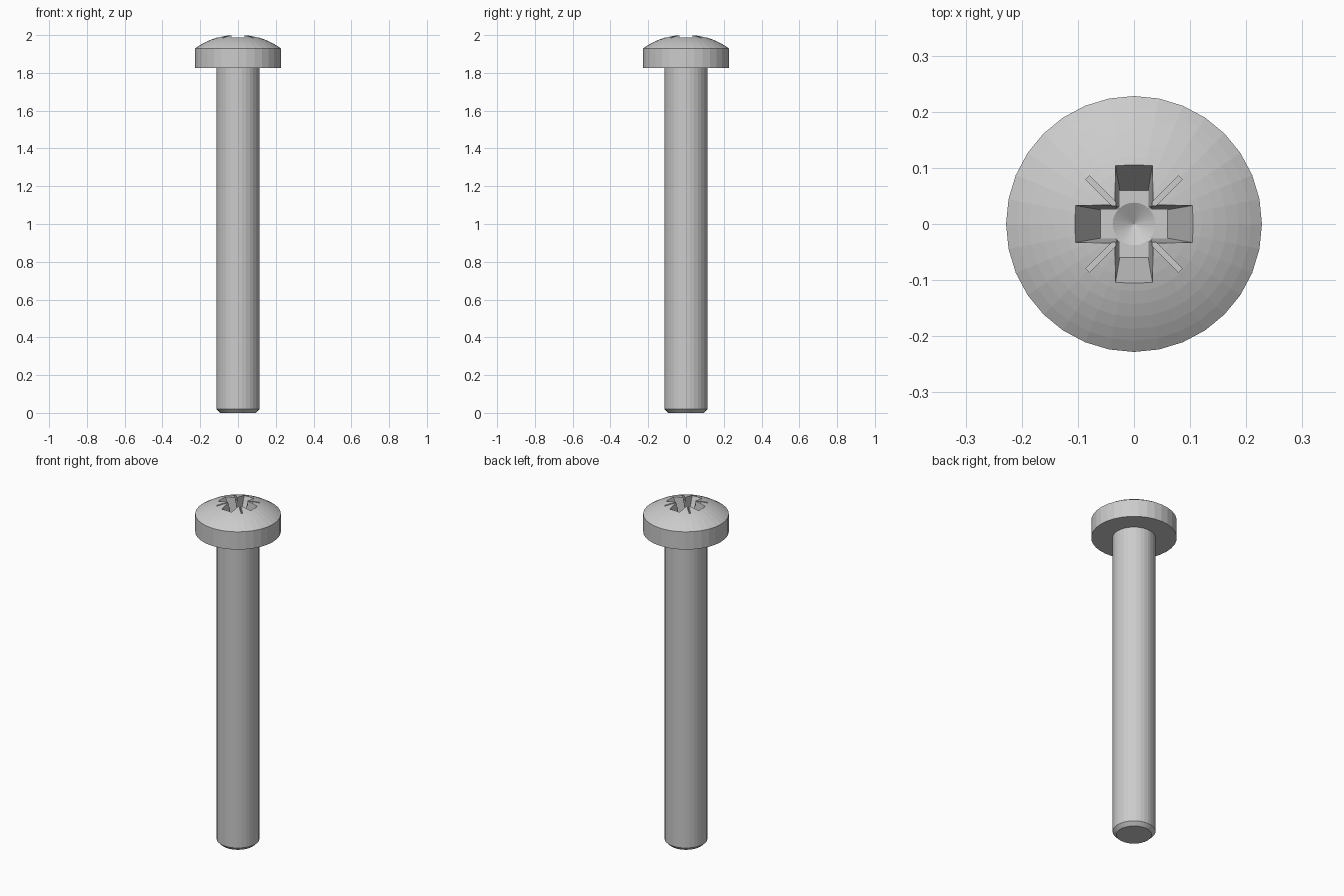
import bpy, bmesh, math
from mathutils import Matrix

if "Cube" in bpy.data.objects:
    bpy.data.objects.remove(bpy.data.objects["Cube"])

SEG = 32


def add_object(name, bm):
    bmesh.ops.recalc_face_normals(bm, faces=bm.faces)
    mesh = bpy.data.meshes.new(name)
    bm.to_mesh(mesh)
    bm.free()
    ob = bpy.data.objects.new(name, mesh)
    bpy.context.collection.objects.link(ob)
    return ob


def lathe(name, profile):
    """Revolve (radius, z) points around z; ends on the axis close the solid."""
    bm = bmesh.new()
    vs = [bm.verts.new((r, 0, z)) for r, z in profile]
    es = [bm.edges.new(p) for p in zip(vs, vs[1:])]
    bmesh.ops.spin(bm, geom=vs + es, cent=(0, 0, 0), axis=(0, 0, 1),
                   angle=2 * math.pi, steps=SEG, use_duplicate=False)
    bmesh.ops.remove_doubles(bm, verts=bm.verts, dist=1e-5)
    return add_object(name, bm)


def tapered_bar(name, top, bottom, z_top, z_bottom, angle):
    """Bar through the axis; top and bottom are (half length, half width)."""
    bm = bmesh.new()
    bmesh.ops.create_cube(bm, size=2)
    for v in bm.verts:
        a, b = top if v.co.z > 0 else bottom
        v.co = (v.co.x * a, v.co.y * b, z_top if v.co.z > 0 else z_bottom)
    bm.transform(Matrix.Rotation(angle, 4, 'Z'))
    return add_object(name, bm)


# Screw body: chamfered shank, flat collar and spherical dome
R, APEX, RIM = 0.388, 2.003, 0.228
profile = [(0, 0), (0.094, 0), (0.114, 0.02), (0.114, 1.825), (RIM, 1.825)]
a_max = math.asin(RIM / R)
for i in range(10, -1, -1):
    a = a_max * i / 10
    profile.append((R * math.sin(a) if i else 0, APEX - R * (1 - math.cos(a))))
screw = lathe("screw", profile)

# Cutters: cross recess, diagonal tick marks, and conical pit at the bottom
cutters = []
for k in range(2):
    cutters.append(tapered_bar(f"recess_cutter_{k}", (0.118, 0.0352),
                               (0.060, 0.0255), 2.02, 1.88, k * math.pi / 2))
for k in range(2):
    cutters.append(tapered_bar(f"tick_cutter_{k}", (0.117, 0.0045),
                               (0.117, 0.0045), 2.03, 1.973,
                               math.pi / 4 + k * math.pi / 2))
cutters.append(lathe("pit_cutter", [(0, 1.858), (0.0415, 1.882),
                                    (0.044, 2.04), (0, 2.04)]))

for c in cutters:
    c.hide_render = True
    m = screw.modifiers.new(c.name, 'BOOLEAN')
    m.operation, m.solver, m.object = 'DIFFERENCE', 'EXACT', c

# Apply the cuts, then drop the helpers
bpy.context.view_layer.update()
dg = bpy.context.evaluated_depsgraph_get()
result = bpy.data.meshes.new_from_object(screw.evaluated_get(dg))
screw.modifiers.clear()
screw.data = result
for c in cutters:
    bpy.data.objects.remove(c)
